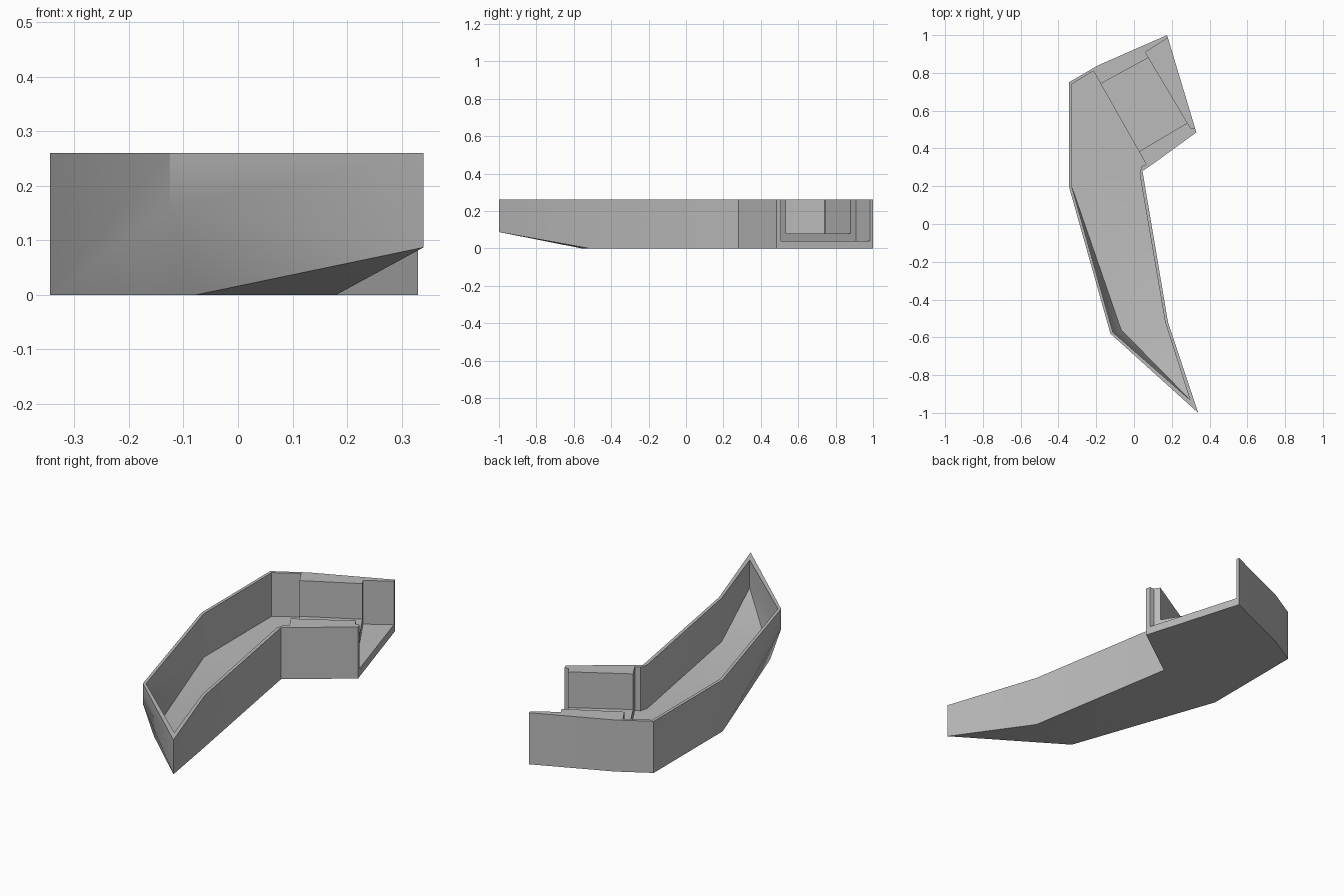
import bpy, bmesh, math

if "Cube" in bpy.data.objects:
    bpy.data.objects.remove(bpy.data.objects["Cube"], do_unlink=True)

TOP, FLOOR, SILL = 0.26, 0.04, 0.08

grey = bpy.data.materials.new("plain grey")
grey.use_nodes = True
grey.diffuse_color = (0.5, 0.5, 0.5, 1)
grey.node_tree.nodes["Principled BSDF"].inputs["Base Color"].default_value = (0.5, 0.5, 0.5, 1)


def finish(name, bm):
    bmesh.ops.recalc_face_normals(bm, faces=bm.faces)
    mesh = bpy.data.meshes.new(name)
    bm.to_mesh(mesh)
    bm.free()
    mesh.materials.append(grey)
    ob = bpy.data.objects.new(name, mesh)
    bpy.context.collection.objects.link(ob)
    return ob


def prism(name, outline, low, high):
    bm = bmesh.new()
    face = bm.faces.new([bm.verts.new((x, y, low)) for x, y in outline])
    moved = bmesh.ops.extrude_face_region(bm, geom=[face])["geom"]
    for v in moved:
        if isinstance(v, bmesh.types.BMVert):
            v.co.z = high
    return finish(name, bm)


def boat(name, outline, low, high, tip_z, corner_z, keel_xy):
    """Outline runs from the pointed tip round to the raised corner."""
    bm = bmesh.new()
    heights = [tip_z] + [low] * (len(outline) - 2) + [corner_z]
    bottom = [bm.verts.new((x, y, z)) for (x, y), z in zip(outline, heights)]
    top = [bm.verts.new((x, y, high)) for x, y in outline]
    keel = bm.verts.new((*keel_xy, low))
    tip, corner = bottom[0], bottom[-1]
    for i in range(len(outline)):
        bm.faces.new((bottom[i - 1], bottom[i], top[i], top[i - 1]))
    bm.faces.new(top)
    bm.faces.new(bottom[1:-1] + [keel])          # flat underside
    bm.faces.new((tip, bottom[1], keel))         # rising nose
    bm.faces.new((tip, keel, corner))            # bevels below the corner
    bm.faces.new((corner, keel, bottom[-2]))
    return finish(name, bm)


# Outer body
body = boat("tray_body",
            [(0.34, -1), (0.18, -0.52), (0.045, 0.28), (0.11, 0.325),
             (0.33, 0.485), (0.175, 1), (-0.19, 0.84), (-0.345, 0.75),
             (-0.345, 0.2), (-0.125, -0.58)],
            0, TOP, 0.087, 0.16, (-0.077, -0.56))

# Long hollow of the tray
hollow = boat("hollow_cutter",
              [(0.296, -0.93), (0.165, -0.52), (0.03, 0.265), (0.04, 0.305),
               (0.065, 0.315), (-0.215, 0.81), (-0.33, 0.74),
               (-0.33, 0.2), (-0.112, -0.573)],
              FLOOR, 0.4, 0.12, 0.18, (-0.068, -0.56))

# Raised channel between the thick cheeks, and the wider open slot at its end
channel = prism("channel_cutter",
                [(-0.19, 0.735), (0.02, 0.38), (0.29, 0.54), (0.085, 0.885)],
                SILL, 0.4)
slot = prism("slot_cutter",
             [(0.06, 0.91), (0.3, 0.507), (0.42, 0.507), (0.26, 1.035)],
             FLOOR, 0.4)

for cutter in (hollow, channel, slot):
    cutter.hide_render = True
    mod = body.modifiers.new(cutter.name, "BOOLEAN")
    mod.operation = "DIFFERENCE"
    mod.solver = "EXACT"
    mod.object = cutter

bpy.ops.object.select_all(action="DESELECT")
body.select_set(True)
bpy.context.view_layer.objects.active = body
for mod in list(body.modifiers):
    bpy.ops.object.modifier_apply(modifier=mod.name)
for cutter in (hollow, channel, slot):
    bpy.data.objects.remove(cutter, do_unlink=True)
bpy.ops.object.shade_smooth_by_angle(angle=math.radians(30))
